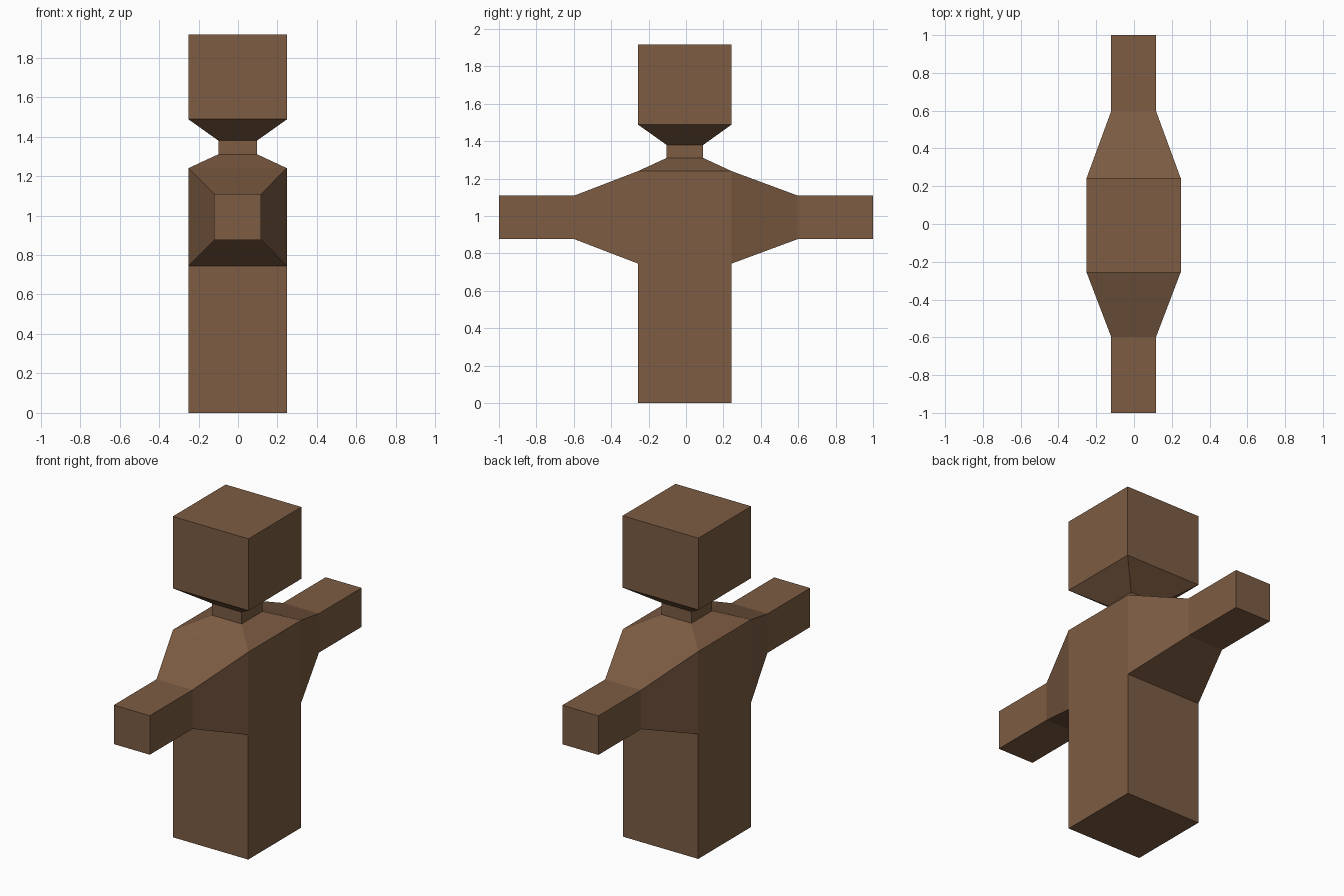
import bpy, bmesh
from mathutils import Vector

if "Cube" in bpy.data.objects:
    bpy.data.objects.remove(bpy.data.objects["Cube"])

brown = bpy.data.materials.new("brown")
brown.diffuse_color = (0.205, 0.107, 0.056, 1)
brown.use_nodes = True
brown.node_tree.nodes["Principled BSDF"].inputs["Base Color"].default_value = brown.diffuse_color

bm = bmesh.new()


def extrude(face, lo, hi):
    """Extrude a box-like face and fit its end to the rectangle lo..hi."""
    mid = face.calc_center_median()
    new = bmesh.ops.extrude_discrete_faces(bm, faces=[face])["faces"][0]
    for v in new.verts:
        v.co = Vector([hi[i] if v.co[i] > mid[i] + 1e-4 else lo[i] for i in range(3)])
    return new


def side_face(axis, sign, z_min):
    """Find the face pointing along an axis whose centre lies above z_min."""
    bm.normal_update()
    return next(f for f in bm.faces
                if f.normal[axis] * sign > 0.9 and f.calc_center_median().z > z_min)


# Lower body, a plain box
bmesh.ops.create_cube(bm, size=1)
lo, hi = (-0.251, -0.256, 0), (0.247, 0.243, 0.745)
for v in bm.verts:
    v.co = Vector([hi[i] if v.co[i] > 0 else lo[i] for i in range(3)])

# Chest
top = extrude(side_face(2, 1, 0.5), (-0.251, -0.256, 1.24), (0.247, 0.243, 1.24))

# Arms: tapered shoulder, then a straight forearm
for sign in (-1, 1):
    arm = side_face(1, sign, 0.8)
    for y in (0.597, 1.0):
        arm = extrude(arm, (-0.121, sign * y, 0.876), (0.117, sign * y, 1.109))

# Sloped shoulders, neck, flared jaw and head
for x0, x1, y0, y1, z in ((-0.1, 0.097, -0.104, 0.092, 1.31),
                          (-0.1, 0.097, -0.104, 0.092, 1.38),
                          (-0.252, 0.249, -0.256, 0.243, 1.488),
                          (-0.252, 0.249, -0.256, 0.243, 1.917)):
    top = extrude(top, (x0, y0, z), (x1, y1, z))

bmesh.ops.recalc_face_normals(bm, faces=bm.faces[:])
mesh = bpy.data.meshes.new("blocky_figure")
bm.to_mesh(mesh)
bm.free()
mesh.materials.append(brown)
figure = bpy.data.objects.new("blocky_figure", mesh)
bpy.context.collection.objects.link(figure)
